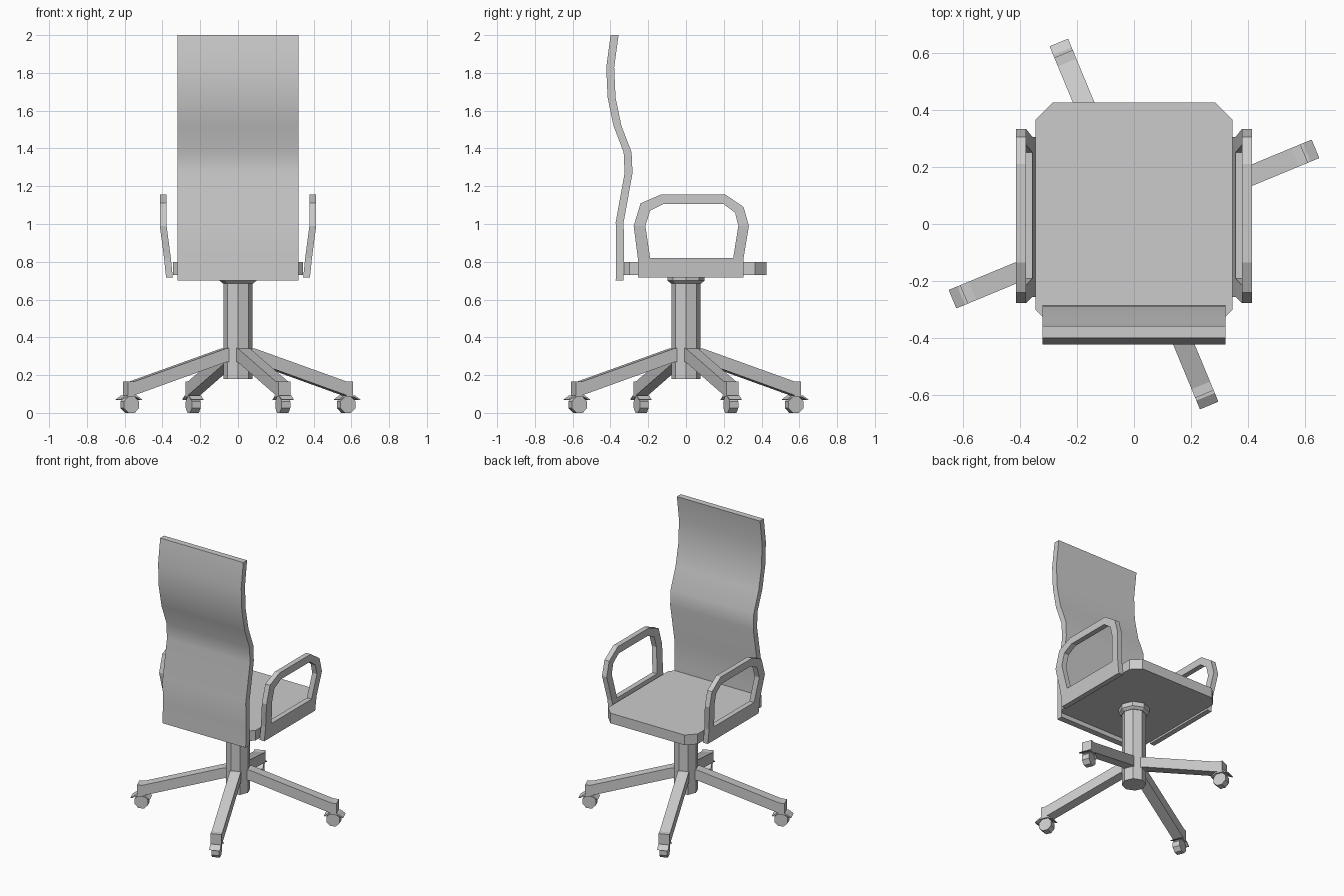
import bpy, bmesh, math
from mathutils import Matrix, Vector

if "Cube" in bpy.data.objects:
    bpy.data.objects.remove(bpy.data.objects["Cube"])


def make(name, bm, mat=None):
    bmesh.ops.recalc_face_normals(bm, faces=bm.faces)
    me = bpy.data.meshes.new(name)
    bm.to_mesh(me)
    bm.free()
    ob = bpy.data.objects.new(name, me)
    bpy.context.collection.objects.link(ob)
    if mat:
        ob.matrix_world = mat
    return ob


def prism(name, pts, to3d, a, b, mat=None):
    """Extrude a 2D outline between depths a and b."""
    bm = bmesh.new()
    rings = [[bm.verts.new(to3d(p, q, d)) for p, q in pts] for d in (a, b)]
    n = len(pts)
    bm.faces.new(rings[0])
    bm.faces.new(rings[1][::-1])
    for i in range(n):
        j = (i + 1) % n
        bm.faces.new((rings[0][i], rings[0][j], rings[1][j], rings[1][i]))
    return make(name, bm, mat)


def cone(name, r1, r2, z0, z1, sides=8, mat=None, turn=0):
    pos = Matrix.Translation((0, 0, (z0 + z1) / 2)) @ Matrix.Rotation(turn, 4, 'Z')
    bm = bmesh.new()
    bmesh.ops.create_cone(bm, cap_ends=True, segments=sides, radius1=r1, radius2=r2,
                          depth=z1 - z0, matrix=pos)
    return make(name, bm, mat)


def side(p, q, d):      # profile in y-z, depth along x
    return (d, p, q)


def radial(p, q, d):    # profile in x-z, depth along y
    return (p, d, q)


# Seat with chamfered corners
sx, yb, yf, c = 0.345, -0.36, 0.425, 0.06
prism("seat", [(-sx, yb + c), (-sx + c, yb), (sx - c, yb), (sx, yb + c),
               (sx, yf - c), (sx - c, yf), (-sx + c, yf), (-sx, yf - c)],
      lambda p, q, d: (p, q, d), 0.73, 0.80)

# Curved backrest
curve = [(-.33, .70), (-.328, .85), (-.33, 1.01), (-.283, 1.27), (-.288, 1.38),
         (-.342, 1.52), (-.373, 1.67), (-.38, 1.83), (-.357, 2.0)]
outline = curve + [(y - 0.042, z) for y, z in reversed(curve)]
back = prism("backrest", outline, side, -0.32, 0.32)
bpy.context.view_layer.objects.active = back
back.select_set(True)
bpy.ops.object.shade_smooth_by_angle(angle=math.radians(35))
back.select_set(False)

# Loop armrests leaning outwards
outer = [(-.255, .717), (-.255, .82), (-.277, .99), (-.24, 1.11), (-.135, 1.155),
         (.21, 1.155), (.305, 1.09), (.333, .99), (.305, .82), (.305, .717)]
inner = [(-.19, .82), (-.19, .82), (-.215, .99), (-.19, 1.07), (-.12, 1.105),
         (.20, 1.105), (.26, 1.06), (.277, .99), (.25, .82), (.25, .82)]


def lean(z):
    return 0.345 + 0.033 * min(1, max(0, (z - 0.74) / 0.25))


for s, label in ((1, "right"), (-1, "left")):
    bm = bmesh.new()
    loops = [[bm.verts.new((s * (lean(z) + w), y, z)) for y, z in ring]
             for w in (0, 0.036) for ring in (outer, inner)]
    oi, ii, oo, io = loops
    n = len(outer)
    for i in range(n):
        j = (i + 1) % n
        for a, b in ((oi, ii), (oo, io), (oi, oo), (ii, io)):
            bm.faces.new((a[i], a[j], b[j], b[i]))
    bmesh.ops.remove_doubles(bm, verts=bm.verts, dist=1e-5)
    make(label + "_armrest", bm)

# Central column and flange under the seat
cone("column", 0.077, 0.077, 0.18, 0.73)
cone("flange_taper", 0.08, 0.098, 0.685, 0.70)
cone("flange", 0.098, 0.098, 0.70, 0.735)

# Four legs with casters
leg = [(.05, .345), (.085, .34), (.612, .165), (.645, .165),
       (.645, .09), (.612, .092), (.085, .268), (.05, .27)]
hood = [(.562, .07), (.595, .093), (.655, .093), (.688, .07),
        (.68, .068), (.652, .083), (.598, .083), (.57, .068)]
for k in range(4):
    rot = Matrix.Rotation(math.radians(22.5 + 90 * k), 4, 'Z')
    prism(f"leg_{k + 1}", leg, radial, -0.035, 0.035, rot)
    prism(f"caster_hood_{k + 1}", hood, radial, -0.035, 0.035, rot)
    axle = rot @ Matrix.Translation((0.62, 0, 0.043)) @ Matrix.Rotation(math.pi / 2, 4, 'X')
    cone(f"caster_wheel_{k + 1}", 0.0465, 0.0465, -0.025, 0.025, 8, axle, math.pi / 8)
